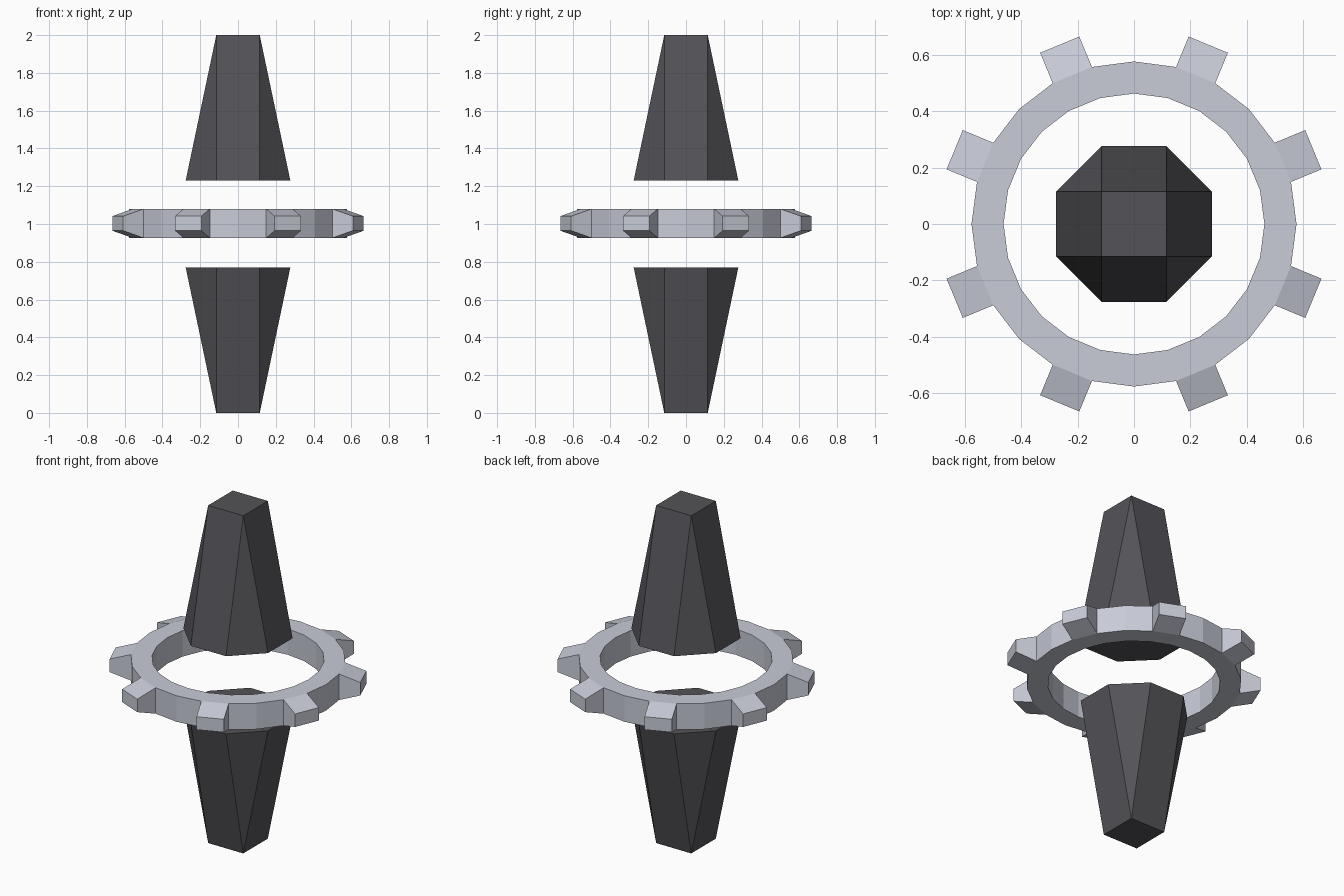
import bpy, bmesh
from math import sin, cos, radians
from mathutils import Vector

cube = bpy.data.objects.get("Cube")
if cube:
    bpy.data.objects.remove(cube, do_unlink=True)


def make_material(name, rgb):
    mat = bpy.data.materials.new(name)
    mat.use_nodes = True
    mat.diffuse_color = (*rgb, 1)
    bsdf = mat.node_tree.nodes["Principled BSDF"]
    bsdf.inputs["Base Color"].default_value = (*rgb, 1)
    bsdf.inputs["Roughness"].default_value = 0.6
    return mat


def finish(bm, name, mat):
    bmesh.ops.recalc_face_normals(bm, faces=bm.faces)
    mesh = bpy.data.meshes.new(name)
    bm.to_mesh(mesh)
    bm.free()
    mesh.materials.append(mat)
    obj = bpy.data.objects.new(name, mesh)
    bpy.context.collection.objects.link(obj)
    return obj


dark = make_material("dark grey", (0.088, 0.086, 0.097))
silver = make_material("pale silver", (0.58, 0.60, 0.68))


# Spike: octagonal base narrowing to a square tip, with triangular corner facets
def spike(name, base_z, tip_z, inner=0.115, outer=0.277):
    bm = bmesh.new()
    tip, base = [], []
    for sx, sy in ((1, 1), (-1, 1), (-1, -1), (1, -1)):
        tip.append(bm.verts.new((sx * inner, sy * inner, tip_z)))
        pair = [(sx * outer, sy * inner), (sx * inner, sy * outer)]
        if sx * sy < 0:
            pair.reverse()
        base.append([bm.verts.new((x, y, base_z)) for x, y in pair])
    bm.faces.new(tip)
    bm.faces.new([v for pair in base for v in pair])
    for i in range(4):
        j = (i + 1) % 4
        bm.faces.new((base[i][0], base[i][1], tip[i]))
        bm.faces.new((base[i][1], base[j][0], tip[j], tip[i]))
    return finish(bm, name, dark)


spike("upper_spike", 1.23, 2.0)
spike("lower_spike", 0.77, 0.0)

# Ring: rectangular section swept around, every third outer face drawn out as a tooth
SIDES, MID = 24, 1.003
section = [(0.463, -0.077), (0.577, -0.077), (0.577, 0.077), (0.463, 0.077)]
bm = bmesh.new()
loops = []
for i in range(SIDES):
    a = radians(360 / SIDES * i)
    loops.append([bm.verts.new((r * cos(a), r * sin(a), MID + h)) for r, h in section])
teeth = []
for i in range(SIDES):
    p, q = loops[i], loops[(i + 1) % SIDES]
    for k in range(4):
        m = (k + 1) % 4
        face = bm.faces.new((p[k], q[k], q[m], p[m]))
        if k == 1 and i % 3 == 1:
            teeth.append(face)
bmesh.ops.recalc_face_normals(bm, faces=bm.faces)
for cap in bmesh.ops.extrude_discrete_faces(bm, faces=teeth)["faces"]:
    centre = cap.calc_center_median()
    out = Vector((centre.x, centre.y, 0)).normalized()
    for v in cap.verts:
        v.co += out * 0.117
        v.co.z = MID + (v.co.z - MID) * 0.5
finish(bm, "toothed_ring", silver)
